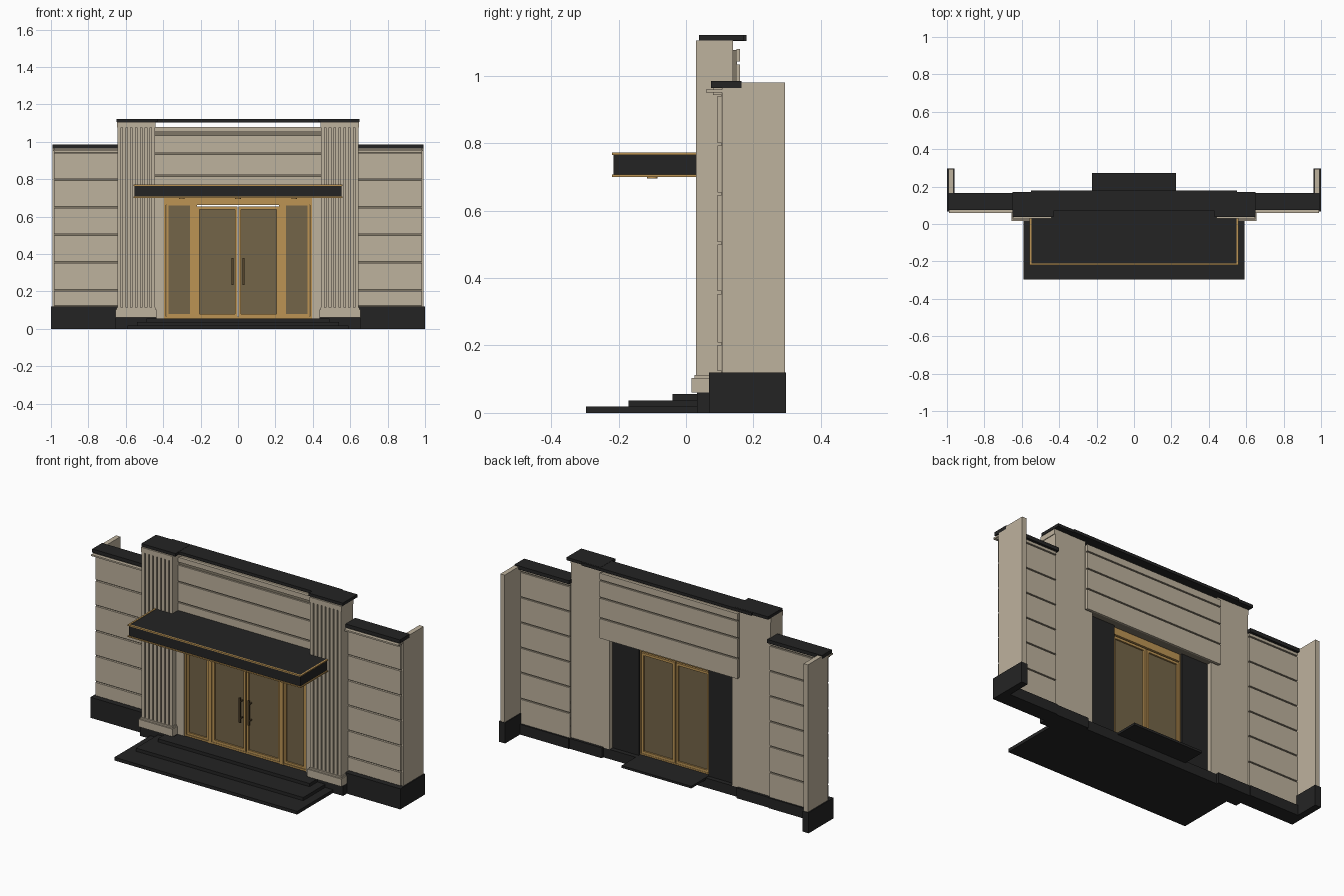
import bpy, bmesh
from mathutils import Matrix, Vector

cube = bpy.data.objects.get("Cube")
if cube:
    bpy.data.objects.remove(cube, do_unlink=True)


def material(name, rgb):
    lin = [((c / 255 + 0.055) / 1.055) ** 2.4 for c in rgb]
    m = bpy.data.materials.new(name)
    m.use_nodes = True
    m.diffuse_color = (*lin, 1)
    m.node_tree.nodes["Principled BSDF"].inputs["Base Color"].default_value = (*lin, 1)
    return m


STONE = material("warm limestone", (190, 178, 157))
JOINT = material("shadow joint", (128, 119, 103))
BLACK = material("black granite", (36, 36, 36))
GOLD = material("brass", (188, 148, 84))
GLASS = material("bronze glass", (116, 101, 72))
BRONZE = material("dark bronze", (84, 68, 44))


def part(name, mat, boxes, mirror=False):
    """One object from boxes given as ((x0, x1), (y0, y1), (z0, z1))."""
    bm = bmesh.new()
    for spans in boxes:
        for sign in ((1, -1) if mirror else (1,)):
            mid = Vector([(a + b) / 2 for a, b in spans])
            mid.x *= sign
            size = [b - a for a, b in spans]
            bmesh.ops.create_cube(bm, size=1, matrix=Matrix.Translation(mid) @ Matrix.Diagonal((*size, 1)))
    mesh = bpy.data.meshes.new(name)
    bm.to_mesh(mesh)
    bm.free()
    mesh.materials.append(mat)
    obj = bpy.data.objects.new(name, mesh)
    bpy.context.collection.objects.link(obj)
    return obj


def courses(x, y, joints, gap=0.008):
    """Stacked stone panels separated by open joints."""
    return [(x, y, (a + gap / 2, b - gap / 2)) for a, b in zip(joints, joints[1:])]


def frame(x, y, z, w):
    """Rectangular frame of bar width w."""
    (x0, x1), (z0, z1) = x, z
    return [((x0, x0 + w), y, z), ((x1 - w, x1), y, z),
            ((x0 + w, x1 - w), y, (z0, z0 + w)), ((x0 + w, x1 - w), y, (z1 - w, z1))]


# Entrance steps and rear floor slab
for i, (half, front) in enumerate(((0.59, -0.297), (0.54, -0.17), (0.49, -0.04))):
    part(f"step_{i + 1}", BLACK, [((-half, half), (front, 0.14), (i * 0.0187, i * 0.0187 + 0.0187))])
part("rear_floor_slab", BLACK, [((-0.225, 0.225), (0.09, 0.272), (0.045, 0.058))])

# Side wings
wing = (0.645, 0.985)
levels = [0.12, 0.205, 0.357, 0.503, 0.65, 0.797, 0.945]
part("wing_core", JOINT, [(wing, (0.105, 0.142), (0.06, 0.963))], True)
part("wing_front_panels", STONE, courses(wing, (0.093, 0.107), levels), True)
part("wing_back_panels", STONE,
     courses((0.645, 0.966), (0.14, 0.15), [0.056] + levels[1:] + [0.968]), True)
part("wing_cornice", STONE, [((0.645, 0.99), (0.06, 0.108), (0.95, 0.959)),
                             ((0.645, 0.985), (0.08, 0.108), (0.943, 0.966))], True)
part("wing_coping", BLACK, [((0.64, 0.993), (0.074, 0.165), (0.964, 0.985))], True)
part("return_wall", STONE, [((0.965, 0.993), (0.107, 0.294), (0.1, 0.98))], True)
part("wing_base", BLACK, [((0.645, 1.0), (0.068, 0.108), (0, 0.12)),
                          ((0.645, 0.97), (0.108, 0.16), (0, 0.06)),
                          ((0.96, 1.0), (0.108, 0.297), (0, 0.12))], True)

# Fluted pilasters
part("pilaster_body", STONE, [((0.445, 0.643), (0.052, 0.14), (0.06, 1.08))], True)
count, rib = 8, 0.017
pitch = (0.198 - rib) / (count - 1)
part("pilaster_ribs", STONE,
     [((0.445 + i * pitch, 0.445 + i * pitch + rib), (0.03, 0.053), (0.1, 1.077)) for i in range(count)], True)
part("pilaster_capital", STONE, [((0.442, 0.647), (0.029, 0.14), (1.076, 1.105))], True)
part("pilaster_foot", STONE, [((0.435, 0.655), (0.017, 0.07), (0.06, 0.104)),
                              ((0.441, 0.649), (0.025, 0.07), (0.104, 0.113))], True)
part("pilaster_plinth", BLACK, [((0.435, 0.655), (0.033, 0.155), (0, 0.06))], True)
part("pilaster_coping", BLACK, [((0.43, 0.65), (0.038, 0.172), (1.105, 1.122))], True)

# Wall above the doors
over = (-0.445, 0.445)
part("lintel_core", JOINT, [(over, (0.092, 0.152), (0.703, 1.077))])
bands = [0.696, 0.818, 0.937, 1.038]
part("lintel_front_panels", STONE, courses(over, (0.083, 0.094), bands) +
     [(over, (0.083, 0.094), (1.052, 1.08))])
part("lintel_back_panels", STONE, courses(over, (0.15, 0.16), bands + [1.084]))
part("centre_coping", BLACK, [((-0.55, 0.55), (0.07, 0.18), (1.104, 1.121))])
part("door_jamb", STONE, [((0.395, 0.446), (0.065, 0.14), (0.056, 0.702))], True)

# Canopy with brass edges and a soffit light
part("canopy", BLACK, [((-0.553, 0.553), (-0.215, 0.088), (0.702, 0.77))])
trim = []
for z in ((0.7, 0.707), (0.765, 0.772)):
    trim += [((-0.559, 0.559), (-0.22, -0.21), z),
             ((-0.559, -0.549), (-0.21, 0.03), z), ((0.549, 0.559), (-0.21, 0.03), z)]
part("canopy_trim", GOLD, trim)
bpy.ops.mesh.primitive_cylinder_add(vertices=24, radius=0.015, depth=0.01, location=(0, -0.1, 0.7))
light = bpy.context.object
light.name = "soffit_light"
light.data.materials.append(GOLD)
for x in (-0.3, 0.3):
    copy = light.copy()
    copy.location.x = x
    bpy.context.collection.objects.link(copy)

# Door surround, sidelights and double doors
depth = (0.072, 0.1)
part("door_surround", GOLD, [((0.385, 0.397), depth, (0.056, 0.7)),
                             ((0.22, 0.242), (0.068, 0.102), (0.056, 0.7))], True)
part("door_head", GOLD, [((-0.395, 0.395), depth, (0.661, 0.702))])
part("door_sill", GOLD, [((-0.395, 0.395), depth, (0.056, 0.066))])
part("sidelight_frame", GOLD, frame((0.244, 0.383), (0.076, 0.097), (0.066, 0.672), 0.012), True)
part("sidelight_glass", GLASS, [((0.24, 0.387), (0.084, 0.09), (0.066, 0.67))], True)
part("sidelight_backing", BLACK, [((0.225, 0.395), (0.103, 0.113), (0.056, 0.702))], True)
part("door_frame", GOLD, frame((0.003, 0.219), (0.074, 0.098), (0.066, 0.653), 0.014), True)
part("door_glass", GLASS, [((0.012, 0.21), (0.083, 0.089), (0.075, 0.645))], True)
part("door_handle", BRONZE, [((0.024, 0.034), (0.055, 0.063), (0.235, 0.38)),
                             ((0.026, 0.032), (0.062, 0.084), (0.255, 0.262)),
                             ((0.026, 0.032), (0.062, 0.084), (0.353, 0.36))], True)
